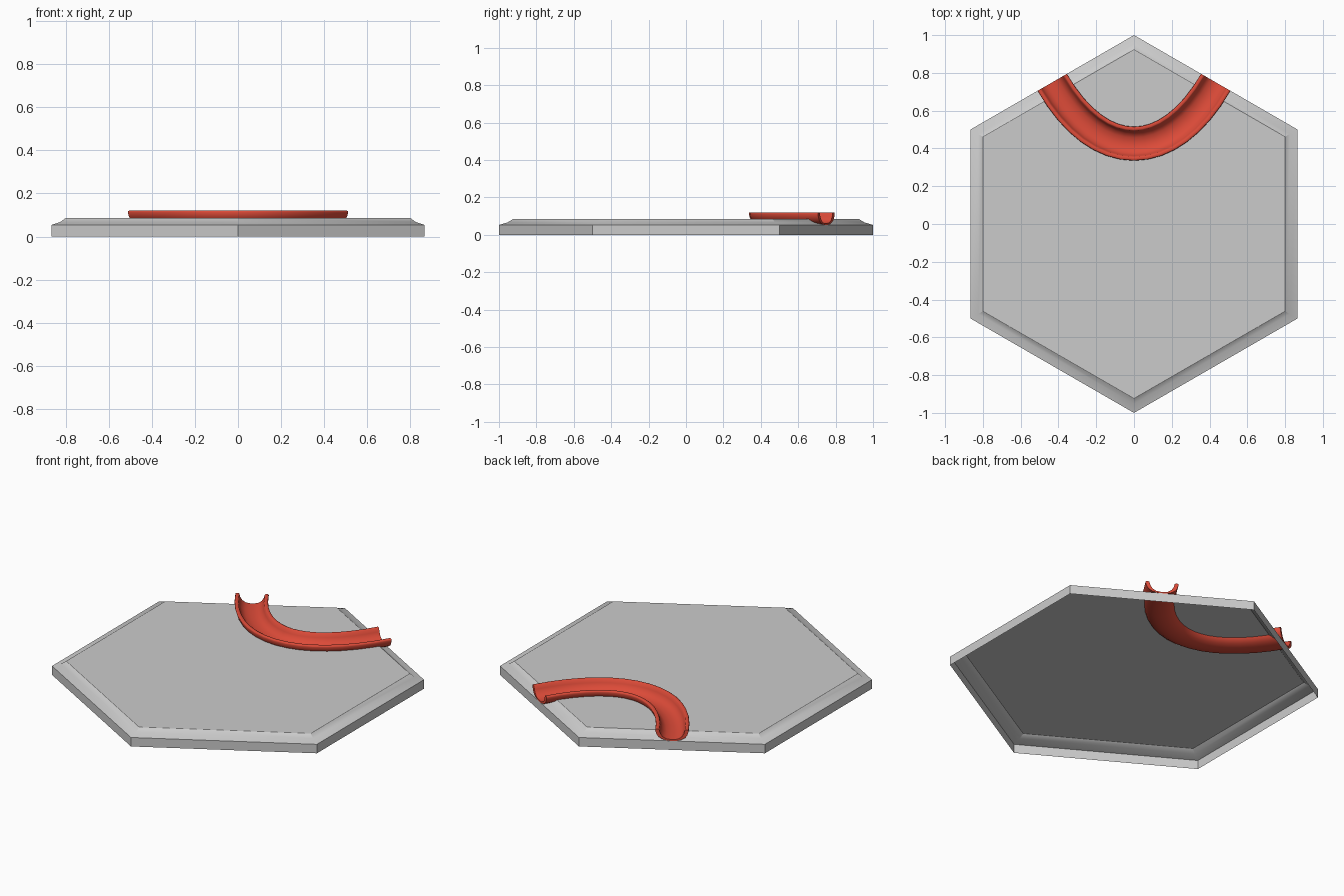
import bpy, bmesh, math
from mathutils import Vector

if "Cube" in bpy.data.objects:
    bpy.data.objects.remove(bpy.data.objects["Cube"])

# Tile profile: (apothem, height) from the floor upwards
AP = math.sqrt(3) / 2
PROFILE = [(AP, 0.0), (AP, 0.053), (0.825, 0.067), (0.80, 0.085)]

# Channel cross-section: outer half (bottom to rim) and inner half (rim to floor)
OUTER = [(0, 0.052), (0.03, 0.055), (0.055, 0.063), (0.074, 0.076), (0.084, 0.092),
         (0.09, 0.112), (0.088, 0.118)]
INNER = [(0.084, 0.12), (0.074, 0.12), (0.069, 0.117), (0.064, 0.098), (0.052, 0.078),
         (0.032, 0.065), (0, 0.06)]


def mirror(half):
    return [(-x, z) for x, z in reversed(half) if x > 0]


def add_object(name, bm):
    bmesh.ops.recalc_face_normals(bm, faces=bm.faces)
    me = bpy.data.meshes.new(name)
    bm.to_mesh(me)
    bm.free()
    ob = bpy.data.objects.new(name, me)
    bpy.context.collection.objects.link(ob)
    return ob


def bridge_rings(rings):
    """Closed loft through point rings with end caps."""
    bm = bmesh.new()
    rows = [[bm.verts.new(p) for p in r] for r in rings]
    n = len(rows[0])
    for a, b in zip(rows, rows[1:]):
        for i in range(n):
            j = (i + 1) % n
            bm.faces.new((a[i], a[j], b[j], b[i]))
    bm.faces.new(rows[0])
    bm.faces.new(rows[-1])
    return bm


def channel_path(steps=16, extend=0.0):
    """Bezier joining two neighbouring edge midpoints: (point, tangent) pairs."""
    d = Vector((0.5, -AP, 0))
    p0, p3 = Vector((-AP / 2, 0.75, 0)), Vector((AP / 2, 0.75, 0))
    p1 = p0 + d * 0.5
    p2 = Vector((-p1.x, p1.y, 0))
    out = []
    for i in range(steps + 1):
        t = i / steps
        u = 1 - t
        p = p0 * u**3 + p1 * 3*u*u*t + p2 * 3*u*t*t + p3 * t**3
        tan = ((p1 - p0) * u*u + (p2 - p1) * 2*u*t + (p3 - p2) * t*t).normalized()
        out.append((p, tan))
    if extend:
        out = [(p0 - d * extend, out[0][1])] + out + [
            (p3 + out[-1][1] * extend, out[-1][1])]
    return out


def sweep(section, path):
    return bridge_rings([[p + Vector((t.y * x, -t.x * x, z)) for x, z in section]
                         for p, t in path])


def smooth(ob, angle):
    bpy.ops.object.select_all(action='DESELECT')
    ob.select_set(True)
    bpy.context.view_layer.objects.active = ob
    bpy.ops.object.shade_smooth_by_angle(angle=math.radians(angle))


# Hexagonal tile, first as a solid
tile = add_object("hex_tile", bridge_rings([
    [Vector((a / AP * math.sin(k * math.pi / 3), a / AP * math.cos(k * math.pi / 3), z))
     for k in range(6)] for a, z in PROFILE]))

# Slot for the channel, a touch narrower than the channel itself
slot = [(x * 0.97, z + 0.003) for x, z in OUTER] + [(0.086, 0.2)]
cutter = add_object("slot_cutter", sweep(slot + mirror(slot), channel_path(16, 0.1)))
cutter.hide_render = True
mod = tile.modifiers.new("slot", 'BOOLEAN')
mod.operation = 'DIFFERENCE'
mod.solver = 'EXACT'
mod.object = cutter
bpy.context.view_layer.objects.active = tile
bpy.ops.object.modifier_apply(modifier=mod.name)
bpy.data.objects.remove(cutter)


# Open the tile below: keep only faces lying on the outer skin
def skin_height(a):
    for (a0, z0), (a1, z1) in zip(PROFILE[1:], PROFILE[2:]):
        if a >= a1:
            return z0 + (z1 - z0) * (a0 - a) / (a0 - a1)
    return PROFILE[-1][1]


bm = bmesh.new()
bm.from_mesh(tile.data)
dirs = [Vector((math.cos(k * math.pi / 3), math.sin(k * math.pi / 3), 0)) for k in range(6)]
drop = []
for f in bm.faces:
    c = f.calc_center_median()
    a = max(c.dot(d) for d in dirs)
    wall = a > AP - 1e-3 and abs(f.normal.z) < 0.1
    if not wall and abs(c.z - skin_height(a)) > 1e-3:
        drop.append(f)
bmesh.ops.delete(bm, geom=drop, context='FACES')
bm.to_mesh(tile.data)
bm.free()
smooth(tile, 25)

# Curved open channel
half = OUTER + INNER
section = half + [p for p in mirror(half)]
channel = add_object("curved_channel", sweep(section, channel_path()))
red = bpy.data.materials.new("red")
red.diffuse_color = (0.72, 0.07, 0.04, 1)
red.use_nodes = True
red.node_tree.nodes["Principled BSDF"].inputs["Base Color"].default_value = red.diffuse_color
channel.data.materials.append(red)
smooth(channel, 50)
